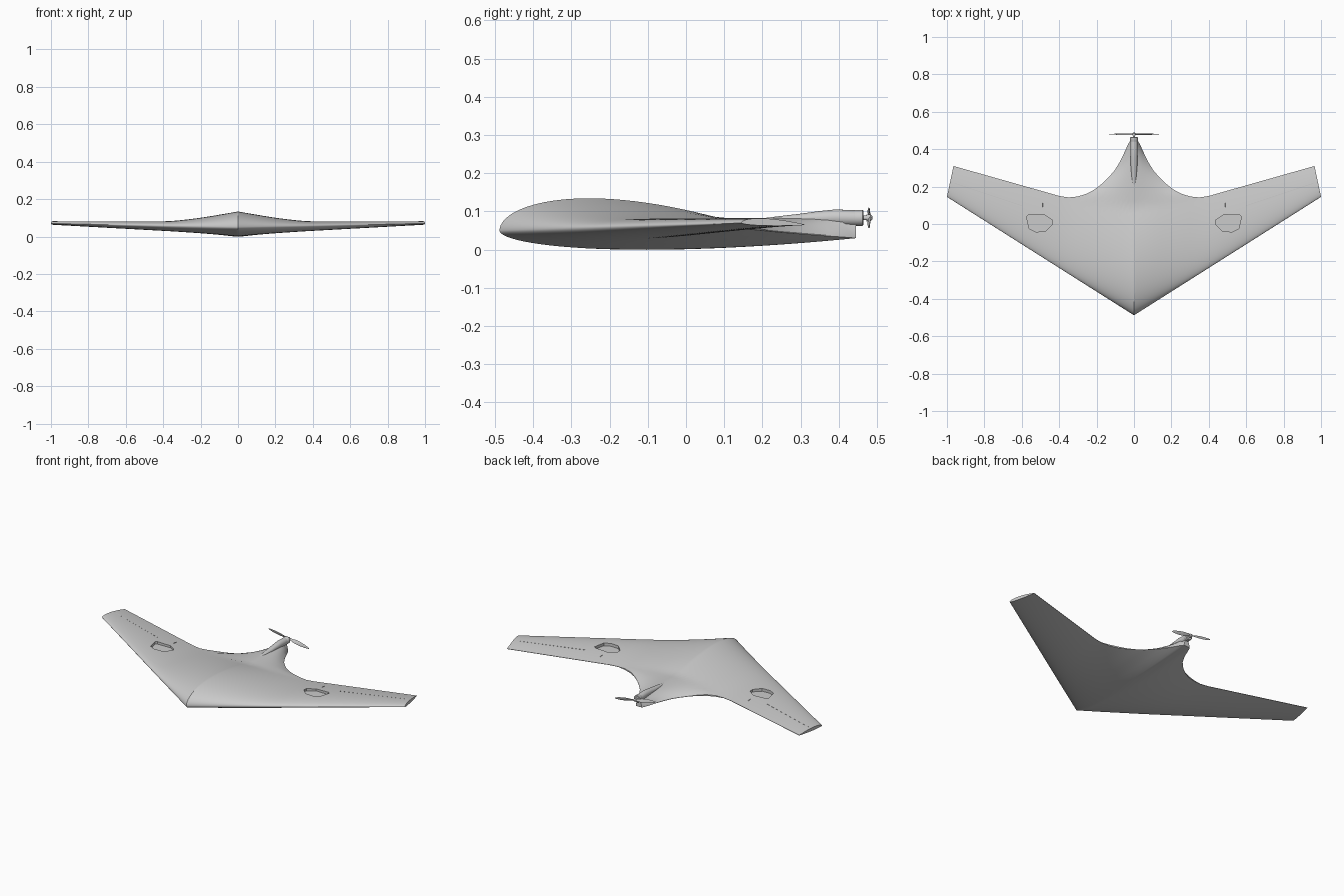
import bpy, bmesh, math
from mathutils import Vector, Matrix

if "Cube" in bpy.data.objects:
    bpy.data.objects.remove(bpy.data.objects["Cube"])

# trailing-edge outline: (span position, y)
TE = [(0, .445), (.01, .445), (.02, .445), (.03, .43), (.045, .397), (.06, .364), (.08, .325),
      (.105, .285), (.135, .25), (.17, .216), (.21, .185), (.25, .163), (.3, .147),
      (.35, .142), (.4, .15), (1, .31)]
STEM = [(y, x) for x, y in TE[13:1:-1]]     # half width of the tail stem at a given y
# heights of the trailing edge and of the wing surface above it
TE_LOW = [(0, .03), (.02, .03), (.1, .042), (.2, .051), (.35, .058), (1, .064)]
TE_TOP = [(0, .083), (.1, .078), (.2, .07), (.35, .06), (1, .066)]


def interp(table, x):
    for (a, p), (b, q) in zip(table, table[1:]):
        if x <= b:
            return p + (q - p) * (x - a) / (b - a)
    return table[-1][1]


def le_y(u):
    return -.488 + .633 * u


def chord(u):
    if u >= .35:
        return interp(TE, u) - le_y(u)
    return .573 + (interp(TE, .35) - le_y(.35) - .573) * u / .35


def bump(t):
    return t ** .5 * (1 - t) / .385


def upper(u, t):
    y = le_y(u) + (interp(TE, u) - le_y(u)) * t
    s = (y - le_y(u)) / chord(u)
    drop = 0
    te = interp(TE_TOP, u)
    if s > 1 and y > .143:                  # stem roof falls away to its edge
        w = interp(STEM, y)
        blend = min(1, (s - 1) * chord(u) / .08)
        drop = (te - .002 - interp(TE_LOW, w)) * min(1, u / w) ** 2 * blend
    s = min(s, 1)
    le = .05 + .02 * u
    h = .013 + .015 * (1 - u) + .044 * (1 - min(u / .42, 1)) ** 1.6
    return y, le + (te - le) * s + h * bump(s) - drop


def lower(u, t):
    le = .05 + .02 * u
    y = le_y(u) + (interp(TE, u) - le_y(u)) * t
    depth = .043 - .038 * u
    return y, le + (interp(TE_LOW, u) - le) * t - depth * bump(t)


def top_z(x, y):
    u = abs(x)
    return upper(u, (y - le_y(u)) / (interp(TE, u) - le_y(u)))[1]


def finish(bm, name, angle=35, smooth=True):
    bmesh.ops.recalc_face_normals(bm, faces=bm.faces)
    me = bpy.data.meshes.new(name)
    bm.to_mesh(me)
    bm.free()
    ob = bpy.data.objects.new(name, me)
    bpy.context.collection.objects.link(ob)
    if smooth:
        shade(ob, angle)
    return ob


def shade(ob, angle):
    bpy.ops.object.select_all(action='DESELECT')
    ob.select_set(True)
    bpy.context.view_layer.objects.active = ob
    bpy.ops.object.shade_smooth_by_angle(angle=math.radians(angle))


def loft(rings, name, angle=35, smooth=True):
    bm = bmesh.new()
    rows = [[bm.verts.new(p) for p in r] for r in rings]
    n = len(rows[0])
    for a, b in zip(rows, rows[1:]):
        for i in range(n):
            j = (i + 1) % n
            bm.faces.new((a[i], a[j], b[j], b[i]))
    bm.faces.new(rows[0])
    bm.faces.new(rows[-1][::-1])
    return finish(bm, name, angle, smooth)


# blended flying-wing body
half = [p[0] for p in TE[:-1]] + [.5, .6, .7, .8, .9, 1]
N = 40
ts = [1 - math.cos(math.pi / 2 * i / N) for i in range(N + 1)]
rings = []
for x in [-u for u in half[:0:-1]] + half:
    u, sign = abs(x), (1 if x >= 0 else -1)
    rake = .035 * max(0, (u - .4) / .6)
    ring = [(sign * (u - rake * t), *upper(u, t)) for t in ts]
    ring += [(sign * (u - rake * t), *lower(u, t)) for t in ts[:0:-1]]
    rings.append(ring)
wing = loft(rings, "wing_body", smooth=False)

# servo bays cut into the top of each wing
BAY = [(-.07, .035), (-.06, .043), (.025, .045), (.068, .015), (.068, -.008),
       (.03, -.045), (-.02, -.047), (-.055, -.03)]
for s in (-1, 1):
    cutter = loft([[(s * (.505 - px), .005 + py, z) for px, py in BAY]
                   for z in (.064, .12)], "servo_bay_cutter", smooth=False)
    m = wing.modifiers.new("bay", 'BOOLEAN')
    m.operation, m.solver, m.object = 'DIFFERENCE', 'EXACT', cutter
    bpy.context.view_layer.objects.active = wing
    bpy.ops.object.modifier_apply(modifier="bay")
    bpy.data.objects.remove(cutter)
shade(wing, 30)

# control-surface hinge strips and pushrod blisters
for s in (-1, 1):
    strip = []
    for i in range(25):
        x, y = .6 + .36 * i / 24, .098 + .12 * i / 24
        z = top_z(x, y)
        strip.append([(s * x, y - .0015, z - .004), (s * x, y - .0015, z + .0012),
                      (s * x, y + .0015, z + .0012), (s * x, y + .0015, z - .004)])
    loft(strip, "hinge_strip", smooth=False)
    rod = []
    for y, r in ((.085, .0005), (.095, .003), (.11, .003), (.118, .0005)):
        z = top_z(.49, y)
        rod.append([(s * .49 + r * math.cos(a * math.pi / 4), y,
                     z + r * math.sin(a * math.pi / 4)) for a in range(8)])
    loft(rod, "pushrod_blister")

# motor fairing on the tail stem: (y, half width, bottom, top)
pod = []
for y, w, lo, hi in ((.2, .004, .077, .082), (.24, .012, .07, .087), (.3, .017, .066, .094),
                     (.35, .019, .063, .101), (.39, .02, .062, .105), (.42, .02, .062, .104),
                     (.448, .02, .062, .103)):
    pod.append([(w * math.cos(a), y, (lo + hi) / 2 + (hi - lo) / 2 * math.sin(a))
                for a in (2 * math.pi * k / 20 for k in range(20))])
loft(pod, "motor_fairing")


# motor, shaft and spinner turned about the thrust line
def turned(profile, name, n=24):
    loft([[(r * math.cos(2 * math.pi * k / n), y, .083 + r * math.sin(2 * math.pi * k / n))
           for k in range(n)] for y, r in profile], name)


turned([(.44, .019), (.443, .021), (.462, .021), (.465, .018)], "motor")
turned([(.464, .006), (.472, .006), (.472, .009), (.483, .009), (.488, .004)], "propeller_hub")

# two-blade propeller: (radius, chord, pitch in degrees)
BLADE = [(.004, .010, 35), (.02, .014, 34), (.045, .022, 27), (.075, .022, 20),
         (.105, .017, 15), (.125, .011, 12), (.135, .004, 11)]
for k in range(2):
    spin = Matrix.Rotation(math.radians(10 + 180 * k), 4, 'Y')
    blade = []
    for r, c, pitch in BLADE:
        a = math.radians(pitch)
        ring = []
        for i in range(12):
            q = 2 * math.pi * i / 12
            cz, cy = c / 2 * math.cos(q), .0013 * math.sin(q)
            p = Vector((r, cy * math.cos(a) + cz * math.sin(a),
                        cz * math.cos(a) - cy * math.sin(a)))
            ring.append(spin @ p + Vector((0, .48, .083)))
        blade.append(ring)
    loft(blade, "propeller_blade", 50)
